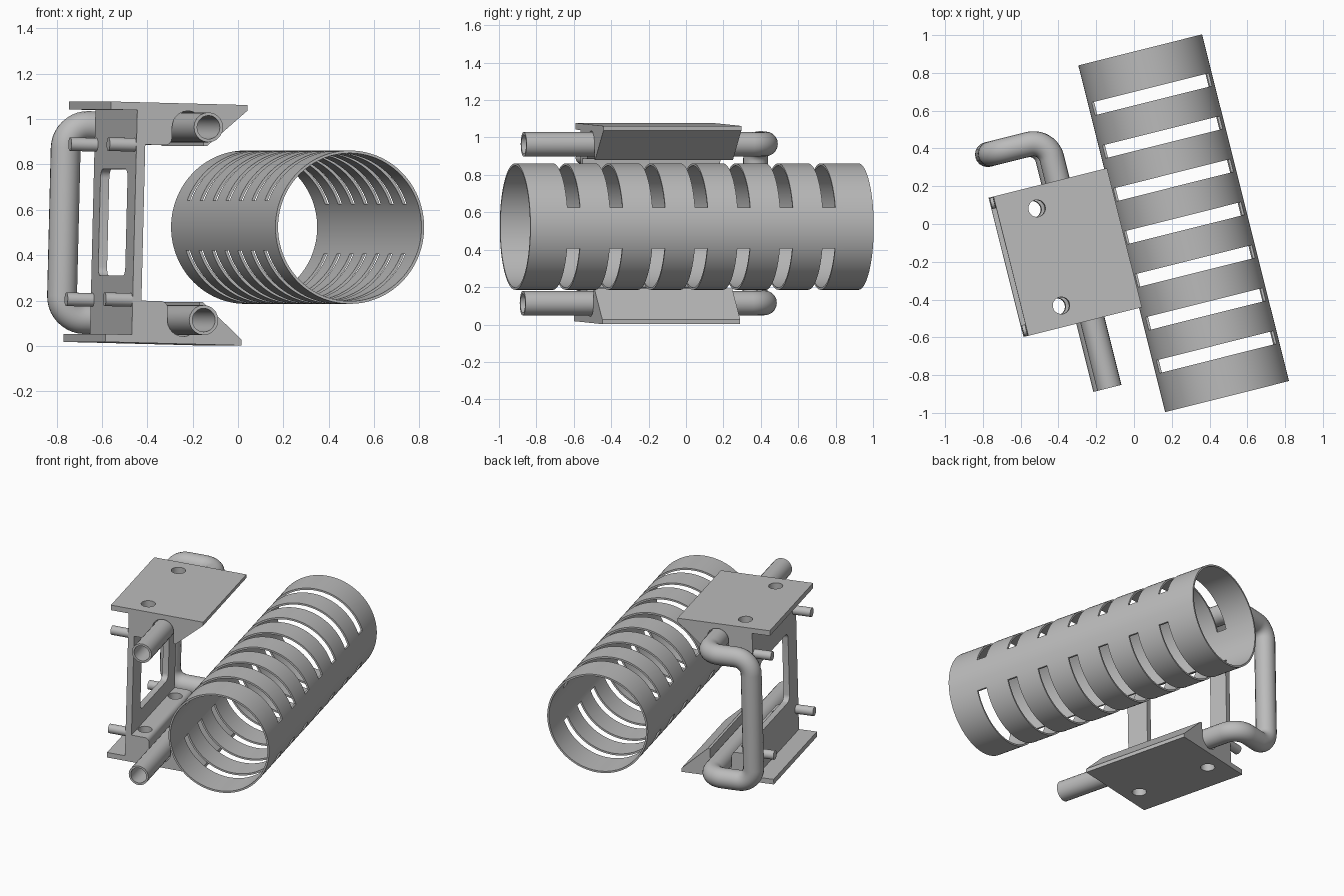
import bpy, bmesh
from math import pi, sin, cos, radians
from mathutils import Matrix, Vector

if "Cube" in bpy.data.objects:
    bpy.data.objects.remove(bpy.data.objects["Cube"])

# The assembly is modelled square, then turned and rolled slightly as a whole
PLACE = (Matrix.Translation((0, 0, 0.53)) @ Matrix.Rotation(radians(14.07), 4, 'Z')
         @ Matrix.Rotation(radians(1.45), 4, 'Y'))

grey = bpy.data.materials.new("plain grey")
grey.use_nodes = True
COLOUR = (0.5, 0.5, 0.5, 1)
grey.diffuse_color = COLOUR
grey.node_tree.nodes["Principled BSDF"].inputs["Base Color"].default_value = COLOUR


def add_object(name, bm):
    bmesh.ops.recalc_face_normals(bm, faces=bm.faces)
    mesh = bpy.data.meshes.new(name)
    bm.to_mesh(mesh)
    bm.free()
    obj = bpy.data.objects.new(name, mesh)
    bpy.context.collection.objects.link(obj)
    mesh.materials.append(grey)
    return obj


def select(obj):
    bpy.ops.object.select_all(action='DESELECT')
    obj.select_set(True)
    bpy.context.view_layer.objects.active = obj


def cut(obj, bm):
    cutter = add_object("cutter", bm)
    cutter.hide_render = True
    mod = obj.modifiers.new("cut", 'BOOLEAN')
    mod.operation, mod.solver, mod.object = 'DIFFERENCE', 'EXACT', cutter
    select(obj)
    bpy.ops.object.modifier_apply(modifier=mod.name)
    bpy.data.objects.remove(cutter)


def finish(obj):
    select(obj)
    bpy.ops.object.shade_smooth_by_angle(angle=radians(35))
    obj.matrix_world = PLACE


def box(bm, lo, hi):
    lo, hi = Vector(lo), Vector(hi)
    size = Matrix.Diagonal((*(hi - lo), 1))
    return bmesh.ops.create_cube(bm, size=1, matrix=Matrix.Translation((lo + hi) / 2) @ size)


def cylinder(bm, centre, radius, depth, turn=Matrix()):
    bmesh.ops.create_cone(bm, cap_ends=True, segments=32, radius1=radius, radius2=radius,
                          depth=depth, matrix=Matrix.Translation(centre) @ turn)


def arc(cx, cz, r, start, end, steps):
    angles = [radians(start + (end - start) * i / steps) for i in range(steps + 1)]
    return [(cx + r * cos(a), cz + r * sin(a)) for a in angles]


def prism(points, y0, y1):
    bm = bmesh.new()
    face = bm.faces.new([bm.verts.new((x, y0, z)) for x, z in points])
    ext = bmesh.ops.extrude_face_region(bm, geom=[face])
    moved = [g for g in ext["geom"] if isinstance(g, bmesh.types.BMVert)]
    bmesh.ops.translate(bm, verts=moved, vec=(0, y1 - y0, 0))
    return bm


# Slotted sleeve: thin open cylinder
RADIUS, INNER, HALF = 0.338, 0.326, 0.946
CENTRE = Vector((0.256, -0.06, 0))
bm = bmesh.new()
rings = []
for r, y in ((RADIUS, -HALF), (RADIUS, HALF), (INNER, HALF), (INNER, -HALF)):
    rings.append([bm.verts.new(CENTRE + Vector((x, y, z))) for x, z in arc(0, 0, r, 0, 360, 128)[:-1]])
for a, b in zip(rings, rings[1:] + rings[:1]):
    for i in range(len(a)):
        j = (i + 1) % len(a)
        bm.faces.new((a[i], a[j], b[j], b[i]))
sleeve = add_object("slotted_sleeve", bm)

# Seven slots across the top and the bottom of the sleeve
bm = bmesh.new()
for k in range(-3, 4):
    y = k * 0.2345
    for z0, z1 in ((0.11, 0.4), (-0.4, -0.11)):
        box(bm, CENTRE + Vector((-0.4, y - 0.035, z0)), CENTRE + Vector((0.4, y + 0.035, z1)))
cut(sleeve, bm)
finish(sleeve)

# Channel bracket: plates, wedge blocks with pipe grooves, and web in one profile
PIPE_X, PIPE_Z = -0.348, 0.425
upper = [(-0.58, 0.495), (-0.70, 0.495), (-0.70, 0.53), (-0.08, 0.53), (-0.08, 0.505),
         (-0.26, 0.344), (-0.276, 0.344)]
upper += arc(PIPE_X, PIPE_Z, 0.072, 0, 180, 20)
upper += arc(-0.45, 0.374, 0.03, 0, -90, 6)
upper += [(-0.54, 0.344)]
profile = upper + [(x, -z) for x, z in reversed(upper)]
bracket = add_object("channel_bracket", prism(profile, -0.438, 0.322))

# Bolt holes through both plates
bm = bmesh.new()
for y in (-0.325, 0.205):
    for z in (-0.45, 0.45):
        cylinder(bm, (-0.492, y, z), 0.045, 0.3)
cut(bracket, bm)

# Rounded window through the web
bm = bmesh.new()
corner = 0.04
outline = []
for sy, sz, start in ((1, 1, 0), (-1, 1, 90), (-1, -1, 180), (1, -1, 270)):
    outline += arc(-0.045 + sy * (0.245 - corner), sz * (0.235 - corner), corner,
                   start, start + 90, 6)
bm.faces.new([bm.verts.new((-0.65, y, z)) for y, z in outline])
ext = bmesh.ops.extrude_face_region(bm, geom=bm.faces[:])
bmesh.ops.translate(bm, vec=(0.2, 0, 0),
                    verts=[g for g in ext["geom"] if isinstance(g, bmesh.types.BMVert)])
cut(bracket, bm)
finish(bracket)

# Four locating pins on the outer face of the web
bm = bmesh.new()
for y in (-0.405, 0.289):
    for z in (-0.342, 0.342):
        cylinder(bm, (-0.635, y, z), 0.03, 0.13, Matrix.Rotation(pi / 2, 4, 'Y'))
finish(add_object("locating_pins", bm))


# Hollow pipe: runs through both grooves, joined by a bent loop at the back
def rounded_path(points, r, steps=10):
    path = [points[0]]
    for a, b, c in zip(points, points[1:], points[2:]):
        d0, d1 = (a - b).normalized(), (c - b).normalized()
        middle = b + (d0 + d1) * r
        for i in range(steps + 1):
            t = pi / 2 * i / steps
            path.append(middle - d1 * r * cos(t) - d0 * r * sin(t))
    return path + [points[-1]]


LEG_X, BACK, FRONT = -0.655, 0.545, -0.81
half = [Vector((PIPE_X, FRONT, PIPE_Z)), Vector((PIPE_X, BACK, PIPE_Z)),
        Vector((LEG_X, BACK, PIPE_Z))]
corners = half + [Vector((p.x, p.y, -p.z)) for p in reversed(half)]
path = rounded_path(corners, 0.1)
curve = bpy.data.curves.new("bent_pipe", 'CURVE')
curve.dimensions = '3D'
curve.bevel_depth = 0.066
curve.bevel_resolution = 8
spline = curve.splines.new('POLY')
spline.points.add(len(path) - 1)
for point, co in zip(spline.points, path):
    point.co = (*co, 1)
pipe = bpy.data.objects.new("bent_pipe", curve)
bpy.context.collection.objects.link(pipe)
curve.materials.append(grey)
select(pipe)
bpy.ops.object.convert(target='MESH')
pipe = bpy.context.view_layer.objects.active
bm = bmesh.new()
bm.from_mesh(pipe.data)
bmesh.ops.recalc_face_normals(bm, faces=bm.faces)
bm.to_mesh(pipe.data)
bm.free()
wall = pipe.modifiers.new("wall", 'SOLIDIFY')
wall.thickness, wall.offset = 0.014, -1
bpy.ops.object.modifier_apply(modifier=wall.name)
finish(pipe)
